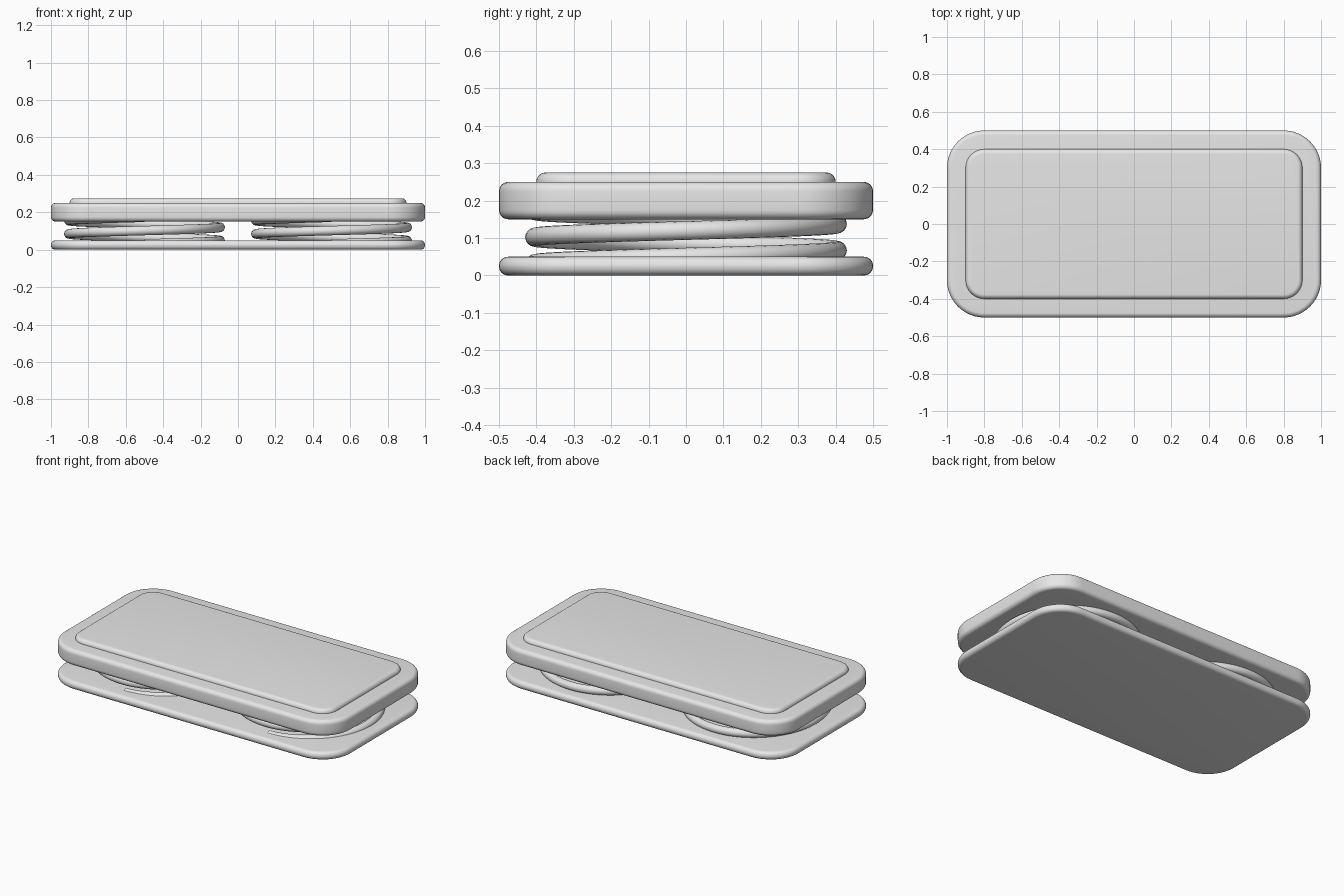
import bpy, bmesh
from math import sin, cos, pi, tau

if "Cube" in bpy.data.objects:
    bpy.data.objects.remove(bpy.data.objects["Cube"])

grey = bpy.data.materials.new("light grey")
grey.use_nodes = True
colour = (0.8, 0.8, 0.8, 1)
grey.diffuse_color = colour
grey.node_tree.nodes["Principled BSDF"].inputs["Base Color"].default_value = colour


def finish(name, bm):
    bmesh.ops.recalc_face_normals(bm, faces=bm.faces)
    mesh = bpy.data.meshes.new(name)
    bm.to_mesh(mesh)
    bm.free()
    mesh.materials.append(grey)
    obj = bpy.data.objects.new(name, mesh)
    bpy.context.collection.objects.link(obj)
    bpy.ops.object.select_all(action="DESELECT")
    obj.select_set(True)
    bpy.context.view_layer.objects.active = obj
    bpy.ops.object.shade_smooth_by_angle(angle=pi / 6)
    return obj


def loft(bm, rings, closed=True):
    """Bridge equal rings of points and cap both ends."""
    loops = [[bm.verts.new(p) for p in ring] for ring in rings]
    n = len(loops[0])
    for a, b in zip(loops, loops[1:]):
        for i in range(n):
            j = (i + 1) % n
            bm.faces.new((a[i], a[j], b[j], b[i]))
    bm.faces.new(loops[0])
    bm.faces.new(loops[-1])


def rounded_rectangle(hx, hy, radius, z, steps=12):
    points = []
    for k, (sx, sy) in enumerate(((1, 1), (-1, 1), (-1, -1), (1, -1))):
        for i in range(steps + 1):
            a = (k + i / steps) * pi / 2
            points.append((sx * (hx - radius) + radius * cos(a),
                           sy * (hy - radius) + radius * sin(a), z))
    return points


def plate(name, hx, hy, corner, z0, z1, edge, round_bottom=True, steps=6):
    """Rounded slab with softened rims."""
    arc = [i / steps * pi / 2 for i in range(steps + 1)]
    levels = [(edge * (1 - sin(a)), z1 - edge * (1 - cos(a))) for a in reversed(arc)]
    if round_bottom:
        levels = [(edge * (1 - sin(a)), z0 + edge * (1 - cos(a))) for a in arc] + levels
    else:
        levels.insert(0, (0, z0))
    bm = bmesh.new()
    loft(bm, [rounded_rectangle(hx - d, hy - d, corner - d, z) for d, z in levels])
    return finish(name, bm)


def spring(name, cx, radius=0.405, wire=0.025, pitch=0.071, start=-0.25, turns=2):
    """Round wire swept along a rising helix."""
    bm = bmesh.new()
    rings, steps, sides = [], 96 * turns, 16
    for i in range(steps + 1):
        t = start + turns * i / steps
        a, z = t * tau, 0.049 + pitch * t
        ring = []
        for k in range(sides):
            b = k / sides * tau
            r = radius + wire * cos(b)
            ring.append((cx + r * cos(a), r * sin(a), z + wire * sin(b)))
        rings.append(ring)
    loft(bm, rings)
    return finish(name, bm)


# Slabs
plate("base_plate", 1, 0.5, 0.2, 0, 0.05, 0.024)
plate("top_plate", 1, 0.5, 0.2, 0.15, 0.25, 0.025)
plate("top_pad", 0.9, 0.4, 0.1, 0.245, 0.275, 0.024, round_bottom=False)

# Coil springs between the slabs
for side, x in (("left", 0.5), ("right", -0.5)):
    spring(side + "_spring", x)
